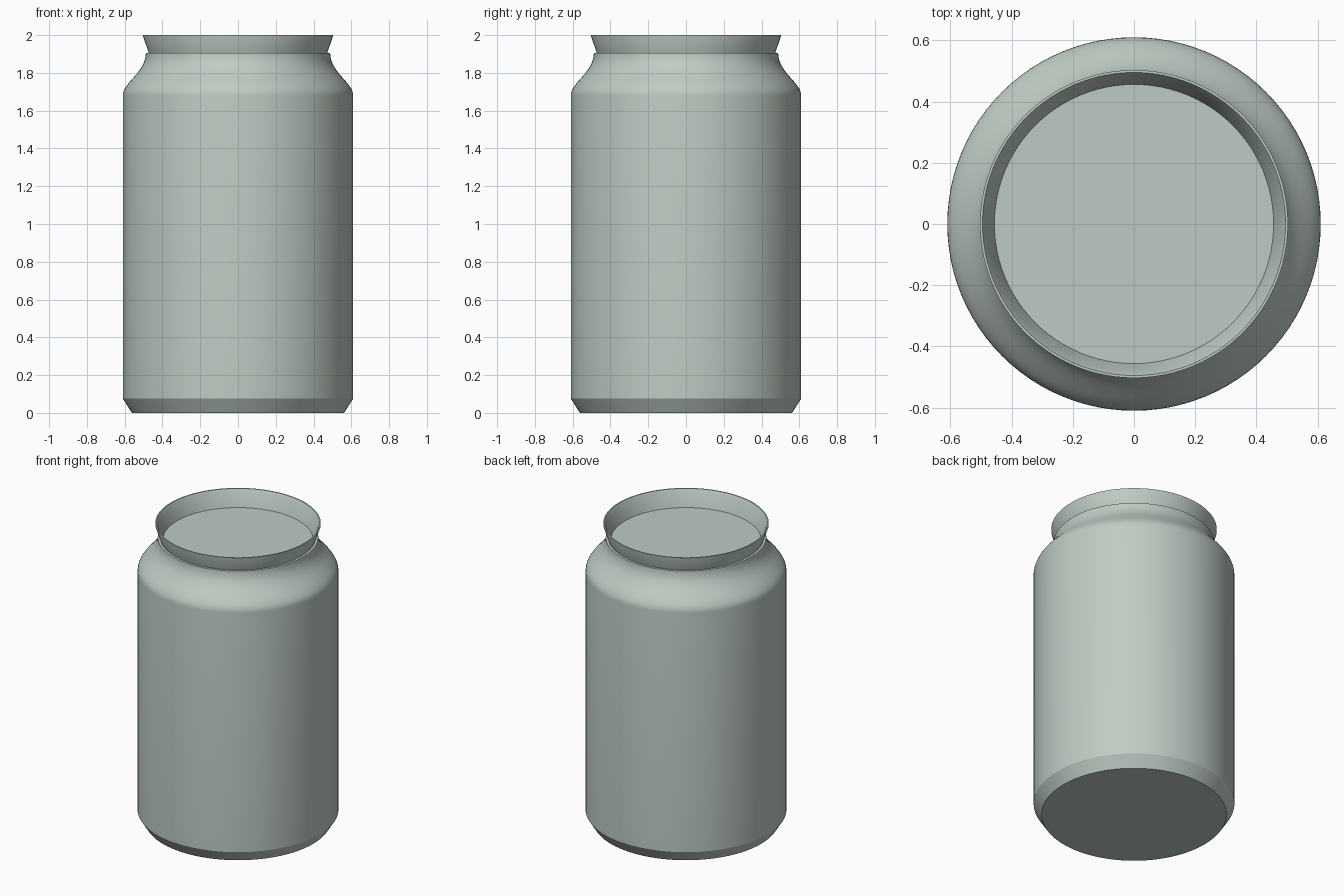
import bpy
import bmesh
import math
from mathutils import Vector
from mathutils.geometry import interpolate_bezier

SIDES = 96

cube = bpy.data.objects.get("Cube")
if cube:
    bpy.data.objects.remove(cube, do_unlink=True)

# Pale grey-green metal
metal = bpy.data.materials.new("pale_green_metal")
metal.use_nodes = True
color = (0.52, 0.60, 0.55, 1)
metal.diffuse_color = color
metal.node_tree.nodes["Principled BSDF"].inputs["Base Color"].default_value = color


def lathe(name, profile):
    """Spin a list of (radius, height) points around z."""
    bm = bmesh.new()
    verts = [bm.verts.new((r, 0, z)) for r, z in profile]
    edges = [bm.edges.new(pair) for pair in zip(verts, verts[1:])]
    bmesh.ops.spin(bm, geom=verts + edges, cent=(0, 0, 0), axis=(0, 0, 1),
                   angle=math.tau, steps=SIDES)
    bmesh.ops.remove_doubles(bm, verts=bm.verts, dist=0.0001)
    bmesh.ops.recalc_face_normals(bm, faces=bm.faces)
    mesh = bpy.data.meshes.new(name)
    bm.to_mesh(mesh)
    bm.free()
    mesh.materials.append(metal)
    obj = bpy.data.objects.new(name, mesh)
    bpy.context.collection.objects.link(obj)
    bpy.ops.object.select_all(action='DESELECT')
    obj.select_set(True)
    bpy.context.view_layer.objects.active = obj
    bpy.ops.object.shade_smooth_by_angle(angle=math.radians(28))
    return obj


# Can body: flat base, chamfer, straight wall and S-curved shoulder
shoulder = interpolate_bezier(Vector((0.61, 1.68)), Vector((0.61, 1.75)),
                              Vector((0.49, 1.80)), Vector((0.488, 1.904)), 16)
lathe("can_body", [(0, 0), (0.562, 0), (0.61, 0.076)]
      + [tuple(p) for p in shoulder] + [(0.465, 1.904)])

# Flared rim with the sunken lid closing it
lathe("rim_and_lid", [(0.471, 1.9), (0.503, 1.995), (0.503, 2.0), (0.495, 2.0),
                      (0.486, 1.985), (0.456, 1.89), (0, 1.89)])
